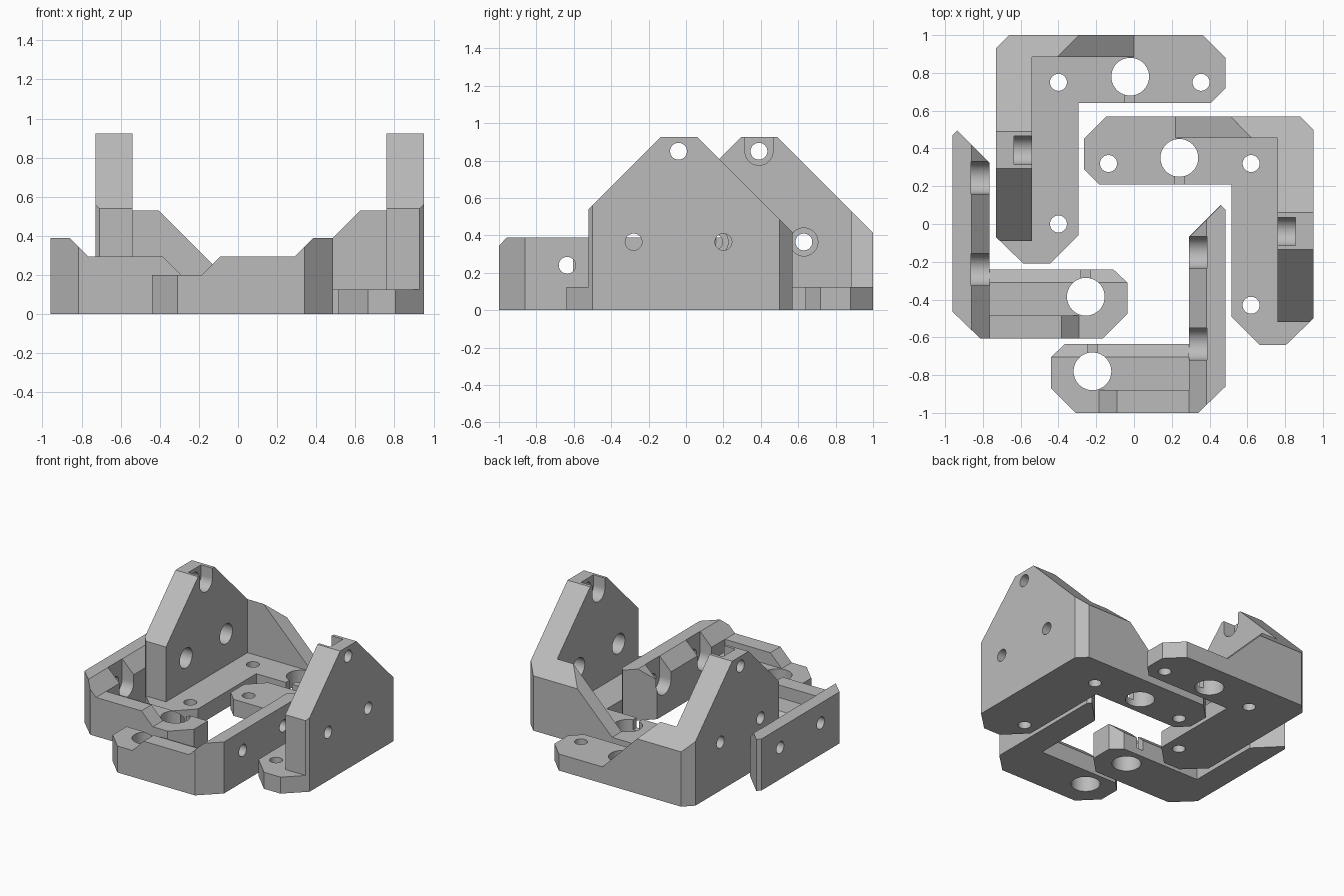
import bpy, bmesh, math
from mathutils import Matrix

cube = bpy.data.objects.get("Cube")
if cube:
    bpy.data.objects.remove(cube, do_unlink=True)

grey = bpy.data.materials.new("plain grey")
grey.use_nodes = True
COLOUR = (0.5, 0.5, 0.5, 1)
grey.diffuse_color = COLOUR
grey.node_tree.nodes["Principled BSDF"].inputs["Base Color"].default_value = COLOUR


def add_object(name, mesh):
    ob = bpy.data.objects.new(name, mesh)
    bpy.context.collection.objects.link(ob)
    return ob


def prism(name, pts, axis, lo, hi):
    """Extrude a 2D profile along an axis; the other two axes keep their order."""
    def place(p, d):
        return {"x": (d, p[0], p[1]), "y": (p[0], d, p[1]), "z": (p[0], p[1], d)}[axis]
    bm = bmesh.new()
    ends = [[bm.verts.new(place(p, d)) for p in pts] for d in (lo, hi)]
    for ring in ends:
        bm.faces.new(ring)
    n = len(pts)
    for i in range(n):
        j = (i + 1) % n
        bm.faces.new((ends[0][i], ends[0][j], ends[1][j], ends[1][i]))
    bmesh.ops.recalc_face_normals(bm, faces=bm.faces)
    mesh = bpy.data.meshes.new(name)
    bm.to_mesh(mesh)
    bm.free()
    return add_object(name, mesh)


def cut(ob, pts, axis, lo, hi):
    """Subtract a prism and bake the result."""
    cutter = prism("cutter", pts, axis, lo, hi)
    cutter.hide_render = True
    mod = ob.modifiers.new("cut", "BOOLEAN")
    mod.operation, mod.solver, mod.object = "DIFFERENCE", "EXACT", cutter
    deps = bpy.context.evaluated_depsgraph_get()
    baked = bpy.data.meshes.new_from_object(ob.evaluated_get(deps))
    ob.modifiers.clear()
    ob.data = baked
    bpy.data.objects.remove(cutter, do_unlink=True)


def rect(a0, a1, b0, b1):
    return [(a0, b0), (a1, b0), (a1, b1), (a0, b1)]


def hole(ob, a, b, r, axis, lo, hi):
    n = 40
    ring = [(a + r * math.cos(math.tau * i / n), b + r * math.sin(math.tau * i / n))
            for i in range(n)]
    cut(ob, ring, axis, lo, hi)


def slot(ob, y, z, r, lo, hi):
    """Round-bottomed recess open at the top."""
    n = 20
    arc = [(y + r * math.cos(math.pi * (1 + i / n)), z + r * math.sin(math.pi * (1 + i / n)))
           for i in range(n + 1)]
    cut(ob, arc + [(y + r, 2), (y - r, 2)], "x", lo, hi)


def finish(ob, partner_name, dx, dy):
    """Material, shading and the mirrored partner."""
    ob.data.materials.clear()
    ob.data.materials.append(grey)
    partner = add_object(partner_name, ob.data.copy())
    partner.data.transform(Matrix.Translation((dx, dy, 0)) @ Matrix.Diagonal((-1, 1, 1, 1)))
    partner.data.flip_normals()
    for o in (ob, partner):
        bpy.ops.object.select_all(action="DESELECT")
        o.select_set(True)
        bpy.context.view_layer.objects.active = o
        bpy.ops.object.shade_smooth_by_angle(angle=math.radians(30))


BOLT = 0.045

# Tall corner bracket: L-shaped base with a high side wall and a low back wall
tall = prism("tall_bracket_right", [
    (-0.73, -0.07), (-0.585, -0.21), (-0.445, -0.21), (-0.295, -0.06), (-0.295, 0.64),
    (0.405, 0.64), (0.485, 0.72), (0.485, 0.88), (0.365, 1), (-0.66, 1), (-0.73, 0.93)],
    "z", 0, 0.925)
FLOOR = 0.125
# inner clearance above the base
cut(tall, rect(-0.54, 1, -1, 0.885), "z", FLOOR, 2)
# front and back slopes of the side wall
cut(tall, [(-1, FLOOR), (-0.09, FLOOR), (-0.09, 0.54), (0.3, 0.93), (0.3, 2), (-1, 2)], "x", -2, 2)
cut(tall, [(0.485, 0.93), (1.2, 0.215), (1.2, 2), (0.485, 2)], "x", -2, 2)
# sloped end of the back wall
cut(tall, [(0, FLOOR), (-0.9, 1.025), (-0.9, 2), (1, 2), (1, FLOOR)], "y", 0.885, 1.5)
# base holes
for x, y in [(-0.4, 0.75), (0.355, 0.75), (-0.4, 0)]:
    hole(tall, x, y, BOLT, "z", -1, 0.5)
hole(tall, -0.02, 0.78, 0.1, "z", -1, 1)
cut(tall, rect(-0.047, 0.003, 0.5, 0.75), "z", 0.05, 0.5)
# wall bolts with recessed heads
for y, z in [(0.15, 0.365), (0.63, 0.365), (0.39, 0.85)]:
    hole(tall, y, z, BOLT, "x", -1, -0.5)
    if z < 0.5:
        hole(tall, y, z, 0.075, "x", -0.635, -0.5)
    else:
        slot(tall, y, z, 0.075, -0.635, -0.5)
finish(tall, "tall_bracket_left", 0.22, -0.43)

# Low corner bracket: L-shaped block with a ridged side bar
low = prism("low_bracket_left", [
    (-0.31, -1), (0.34, -1), (0.485, -0.86), (0.485, 0.075), (0.46, 0.1), (0.29, -0.07),
    (0.29, -0.635), (-0.365, -0.635), (-0.44, -0.705), (-0.44, -0.87)], "z", 0, 0.39)
STEP = 0.2
# stepped top outline
cut(low, [(-1, STEP), (-0.185, STEP), (-0.09, 0.295), (0.29, 0.295), (0.4, 0.405),
          (0.4, 2), (-1, 2)], "y", -2, 2)
# lowered shelf and its sloped inner edge
cut(low, rect(-1, 0.29, -0.88, 0.5), "z", STEP, 2)
cut(low, [(-0.75, 0.245), (-0.6, 0.095), (-0.6, 0.5), (-0.75, 0.5)], "x", -1, 0.29)
# rod hole and slit
hole(low, -0.22, -0.78, 0.1, "z", -1, 1)
cut(low, rect(-0.245, -0.195, -0.75, -0.5), "z", 0.05, 0.5)
# side bar bolts with open recesses
for y in (-0.15, -0.635):
    hole(low, y, 0.24, BOLT, "x", 0.32, 1)
    slot(low, y, 0.24, 0.085, 0.29, 0.387)
finish(low, "low_bracket_right", -0.475, 0.395)
